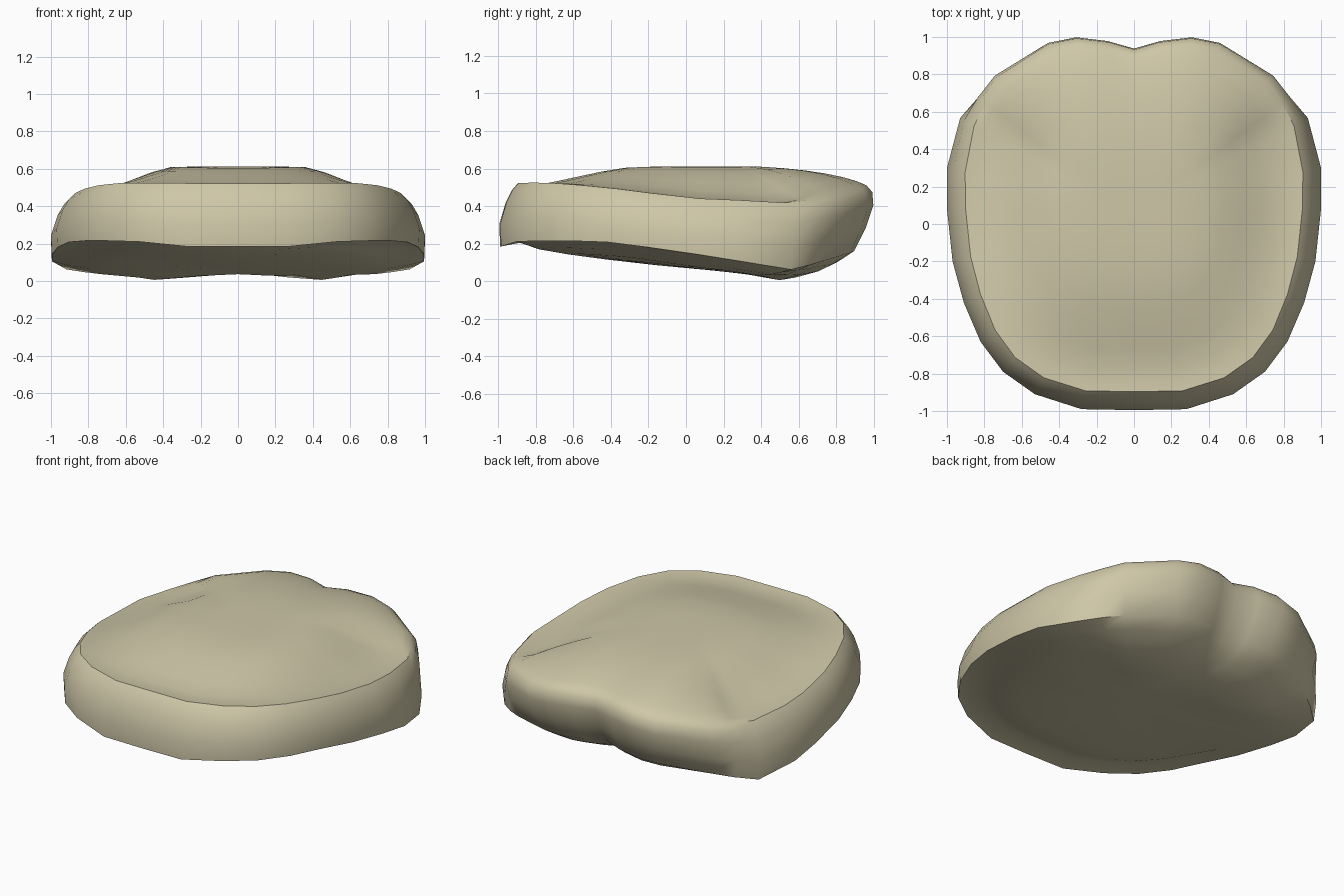
import bpy
import bmesh
import math
from mathutils import Vector

default_cube = bpy.data.objects.get("Cube")
if default_cube:
    bpy.data.objects.remove(default_cube, do_unlink=True)

# Half outline from front to back: x, y, wall bottom height, wall top height
OUTLINE = [
    (0, -.995, .185, .522), (.28, -.99, .185, .522), (.53, -.91, .21, .525),
    (.70, -.79, .215, .523), (.82, -.63, .215, .512), (.91, -.42, .208, .493),
    (.97, -.2, .18, .468), (1, .08, .14, .44), (1, .3, .105, .432),
    (.935, .57, .062, .418), (.85, .69, .085, .43), (.75, .8, .11, .45),
    (.46, .97, .15, .49), (.31, 1, .16, .51), (.14, .98, .17, .52),
    (0, .94, .18, .515),
]
# Wall profile: height fraction, inset at front and sides, inset at back
WALL = [(0, .005, .11), (.35, 0, .045), (.7, .035, .002), (.9, .07, .008), (1, .1, .04)]
CENTRE = Vector((0, .05))


def smoothstep(low, high, value):
    t = min(1, max(0, (value - low) / (high - low)))
    return t * t * (3 - 2 * t)


def bump(offset, width):
    return math.exp(-(offset / width) ** 2)


def mix(a, b, t):
    return a + (b - a) * t


def inset_point(station, amount):
    point = Vector(station[:2])
    return point + (CENTRE - point).normalized() * amount


def wall_ring(stations, level):
    fraction, side_inset, back_inset = level
    ring = []
    for station in stations:
        back = smoothstep(.45, .95, station[1])
        point = inset_point(station, mix(side_inset, back_inset, back))
        ring.append((point.x, point.y, mix(station[2], station[3], fraction)))
    return ring


def crown_point(rim, scale):
    """Flat shelf inside the rim, rising to a broad dome that runs out at the back."""
    x, y = CENTRE + (Vector(rim[:2]) - CENTRE) * scale
    back = smoothstep(.55, .9, rim[1])
    front = smoothstep(.5, .9, -rim[1])
    dome = .612 - .04 * smoothstep(.3, 1, y) - .015 * smoothstep(.1, .6, -y)
    valley = .01 * front * bump(scale - .87, .1)
    shelf_rise = 1 - smoothstep(.35, .95, scale)
    rise = mix(shelf_rise, 1 - scale ** 7, back)
    return x, y, mix(rim[2], dome, rise) - valley


def base_point(rim, scale):
    """Bowl underneath with a thin lip at the front, deepest under two back lobes."""
    x, y = CENTRE + (Vector(rim[:2]) - CENTRE) * scale
    front = smoothstep(-.3, .6, -rim[1])
    lobe = .045 * bump(abs(x) - .43, .22) * bump(y - .58, .18)
    bowl = max(.028, .07 - .09 * y) - lobe
    lip = .03 * front * bump(scale - .9, .08)
    power = mix(5, 3, front)
    return x, y, max(0, mix(rim[2], bowl, 1 - scale ** power) + lip)


# Full loop of stations, mirrored across the middle
stations = OUTLINE + [(-x, y, low, top) for x, y, low, top in OUTLINE[-2:0:-1]]
walls = [wall_ring(stations, level) for level in WALL]
rings = [[base_point(p, s) for p in walls[0]] for s in (.2, .45, .65, .8, .9)]
rings += walls
rings += [[crown_point(p, s) for p in walls[-1]] for s in (.95, .87, .76, .65, .53, .4, .2)]

# Loft the rings and close both ends
bm = bmesh.new()
loops = [[bm.verts.new(p) for p in ring] for ring in rings]
count = len(stations)
for lower, upper in zip(loops, loops[1:]):
    for i in range(count):
        j = (i + 1) % count
        bm.faces.new((lower[i], lower[j], upper[j], upper[i]))
for loop, z in ((loops[0], base_point(walls[0][0], 0)[2]),
                (loops[-1], crown_point(walls[-1][0], 0)[2])):
    hub = bm.verts.new((CENTRE.x, CENTRE.y, z))
    for i in range(count):
        bm.faces.new((loop[i], loop[(i + 1) % count], hub))
bmesh.ops.recalc_face_normals(bm, faces=bm.faces)

mesh = bpy.data.meshes.new("cushion")
bm.to_mesh(mesh)
bm.free()
cushion = bpy.data.objects.new("cushion", mesh)
bpy.context.collection.objects.link(cushion)

# Single cream colour
cream = bpy.data.materials.new("cream")
cream.use_nodes = True
colour = (.62, .57, .39, 1)
cream.diffuse_color = colour
cream.node_tree.nodes["Principled BSDF"].inputs["Base Color"].default_value = colour
mesh.materials.append(cream)

bpy.ops.object.select_all(action="DESELECT")
cushion.select_set(True)
bpy.context.view_layer.objects.active = cushion
bpy.ops.object.shade_smooth_by_angle(angle=math.radians(40))
